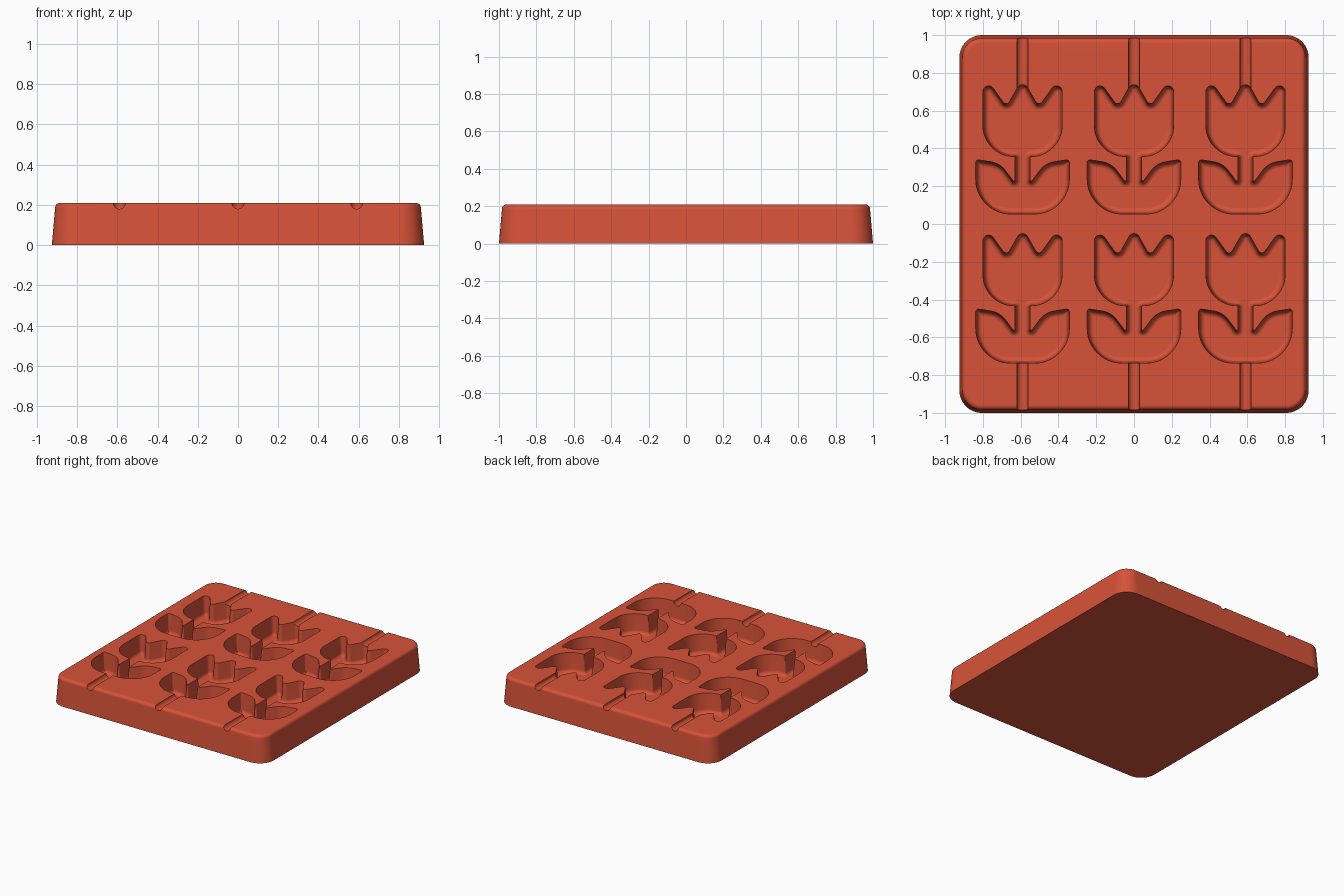
import bpy, bmesh, math
from mathutils import Vector, Matrix

cube = bpy.data.objects.get("Cube")
if cube:
    bpy.data.objects.remove(cube, do_unlink=True)

TOP = 0.21
FLOOR = 0.06
COLUMNS = (-0.59, 0, 0.59)


def outline(corners, inset):
    """Counter-clockwise polygon, inset, with every corner rounded (x, y, radius)."""
    pts = []
    for i, (x, y, r) in enumerate(corners):
        p = Vector((x, y))
        d1 = (p - Vector(corners[i - 1][:2])).normalized()
        d2 = (Vector(corners[(i + 1) % len(corners)][:2]) - p).normalized()
        n1, n2 = Vector((-d1.y, d1.x)), Vector((-d2.y, d2.x))
        turn = math.atan2(d1.cross(d2), d1.dot(d2))
        side = math.copysign(1, turn)
        p += (n1 + n2) * inset / (1 + n1.dot(n2))
        rad = max(r - side * inset, 0.004)
        start = p - d1 * rad * math.tan(abs(turn) / 2)
        centre = start + n1 * side * rad
        steps = 14 if r > 0.1 else 7
        for k in range(steps + 1):
            pts.append(centre + Matrix.Rotation(turn * k / steps, 2) @ (start - centre))
    return pts


def loft(bm, corners, levels, offset=(0, 0)):
    """Closed solid through insets of one outline; levels run upward as (z, inset)."""
    rings = [[bm.verts.new((p.x + offset[0], p.y + offset[1], z))
              for p in outline(corners, inset)] for z, inset in levels]
    for low, high in zip(rings, rings[1:]):
        for i in range(len(low)):
            bm.faces.new((low[i - 1], low[i], high[i], high[i - 1]))
    bm.faces.new(rings[0][::-1])
    bm.faces.new(rings[-1])


def make_object(name, bm):
    bmesh.ops.recalc_face_normals(bm, faces=bm.faces)
    mesh = bpy.data.meshes.new(name)
    bm.to_mesh(mesh)
    bm.free()
    obj = bpy.data.objects.new(name, mesh)
    bpy.context.collection.objects.link(obj)
    return obj


def quarter(steps):
    return [math.pi / 2 * k / steps for k in range(steps + 1)]


# Slab with drafted sides and a rounded top rim
slab = [(0.925, -1, 0.12), (0.925, 1, 0.12), (-0.925, 1, 0.12), (-0.925, -1, 0.12)]
rim = 0.025
levels = [(0, 0)] + [(TOP - rim + rim * math.sin(a), 0.016 + rim * (1 - math.cos(a)))
                     for a in quarter(5)]
bm = bmesh.new()
loft(bm, slab, levels)
mold = make_object("candy_mold", bm)

# Flower outline: leaves, stem and three-pointed bloom
half = [(0.248, 0.053, 0.185), (0.248, 0.342, 0.015), (0.12, 0.322, 0.12),
        (0.04, 0.215, 0.006), (0.04, 0.357, 0.004), (0.21, 0.357, 0.165),
        (0.21, 0.795, 0.03), (0.085, 0.62, 0.02)]
flower = half + [(0, 0.77, 0.03)] + [(-x, y, r) for x, y, r in reversed(half)]

# Flower cavities with drafted walls and a filleted floor
fillet, draft = 0.027, 0.008
levels = [(FLOOR + fillet * (1 - math.cos(a)), draft + fillet * (1 - math.sin(a)))
          for a in quarter(5)] + [(TOP, 0), (TOP + 0.02, -0.001)]
bm = bmesh.new()
for x in COLUMNS:
    for y in (0, -0.79):
        loft(bm, flower, levels, (x, y))
cavities = make_object("flower_cutter", bm)

# Stick grooves running to the back and front edges
bm = bmesh.new()
for x in COLUMNS:
    for y in (0.9, -0.9):
        place = Matrix.Translation((x, y, TOP)) @ Matrix.Rotation(math.pi / 2, 4, 'X')
        bmesh.ops.create_cone(bm, cap_ends=True, segments=24, radius1=0.03,
                              radius2=0.03, depth=0.39, matrix=place)
grooves = make_object("groove_cutter", bm)

# Cut the cavities and grooves
bpy.ops.object.select_all(action='DESELECT')
bpy.context.view_layer.objects.active = mold
mold.select_set(True)
for cutter in (cavities, grooves):
    cutter.hide_render = True
    mod = mold.modifiers.new("cut", 'BOOLEAN')
    mod.operation = 'DIFFERENCE'
    mod.solver = 'EXACT'
    mod.object = cutter
    bpy.ops.object.modifier_apply(modifier=mod.name)
    bpy.data.objects.remove(cutter, do_unlink=True)

# Terracotta red silicone
color = (0.68, 0.085, 0.04, 1)
red = bpy.data.materials.new("terracotta_red")
red.use_nodes = True
red.diffuse_color = color
red.node_tree.nodes["Principled BSDF"].inputs["Base Color"].default_value = color
mold.data.materials.clear()
mold.data.materials.append(red)

bpy.ops.object.shade_smooth_by_angle(angle=math.radians(35))
weighted = mold.modifiers.new("weighted_normals", 'WEIGHTED_NORMAL')
weighted.keep_sharp = True
